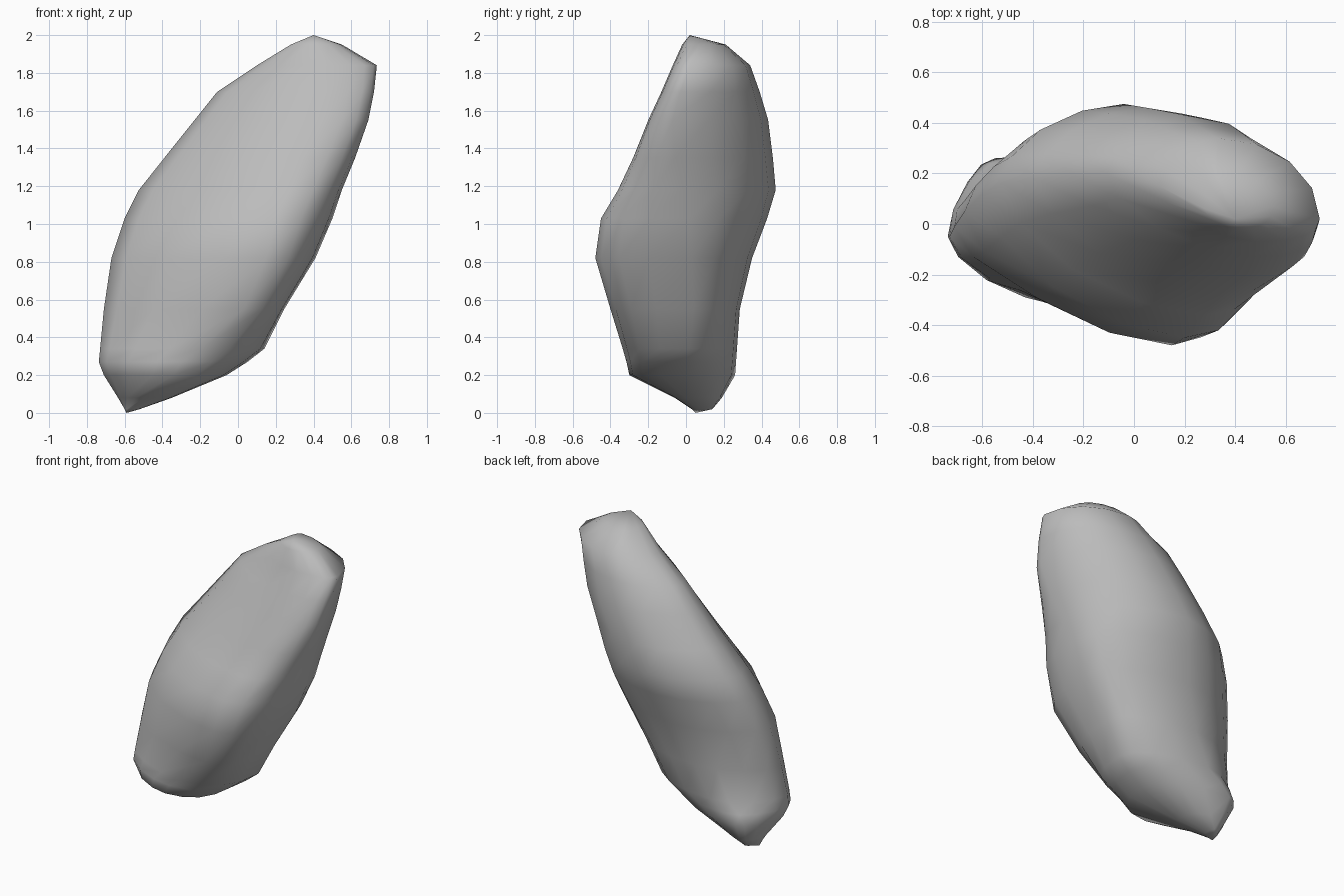
import bpy, bmesh
from math import cos, sin, pi

if "Cube" in bpy.data.objects:
    bpy.data.objects.remove(bpy.data.objects["Cube"])

# Horizontal slices: z, then the left, right, front and back extreme points (x, y)
SLICES = [
    (0.02, -.60, .06, -.52, .08, -.58, .03, -.54, .14),
    (0.08, -.635, .05, -.35, .04, -.50, -.06, -.54, .19),
    (0.20, -.71, -.03, -.06, .00, -.34, -.30, -.55, .26),
    (0.27, -.737, -.05, .05, .01, -.30, -.315, -.48, .265),
    (0.34, -.73, -.05, .14, .02, -.20, -.335, -.37, .27),
    (0.55, -.71, -.01, .245, .04, .03, -.40, -.26, .285),
    (0.82, -.67, .05, .41, .03, .15, -.48, -.15, .35),
    (1.03, -.60, .12, .50, .02, .20, -.45, -.08, .43),
    (1.18, -.525, .16, .55, -.02, .27, -.36, -.04, .475),
    (1.35, -.39, .18, .62, -.06, .34, -.28, .05, .46),
    (1.55, -.23, .19, .69, -.07, .44, -.20, .18, .435),
    (1.70, -.11, .20, .72, -.03, .47, -.13, .25, .39),
    (1.84, .10, .15, .735, .02, .48, -.07, .33, .34),
    (1.95, .28, .06, .55, .07, .41, -.02, .33, .21),
]
STEPS = 4        # segments per quarter
# Roundness of each quarter: above 1 is flatter, below 1 is fuller
BACK_RIGHT, BACK_LEFT, FRONT_LEFT, FRONT_RIGHT = 1.0, 1.12, 1.25, 0.83


def quarter(side, end, side_first, power):
    """Quarter arc between a left/right point and a front/back point."""
    pts = []
    for i in range(STEPS):
        a = (i if side_first else STEPS - i) / STEPS * pi / 2
        c, s = max(cos(a), 0) ** power, max(sin(a), 0) ** power
        pts.append((end[0] + (side[0] - end[0]) * c, side[1] + (end[1] - side[1]) * s))
    return pts


# Leaning boulder lofted through the slices
bm = bmesh.new()
rings = []
for z, *p in SLICES:
    left, right, front, back = p[0:2], p[2:4], p[4:6], p[6:8]
    loop = (quarter(right, back, True, BACK_RIGHT) + quarter(left, back, False, BACK_LEFT)
            + quarter(left, front, True, FRONT_LEFT) + quarter(right, front, False, FRONT_RIGHT))
    rings.append([bm.verts.new((x, y, z)) for x, y in loop])

n = 4 * STEPS
for low, high in zip(rings, rings[1:]):
    for i in range(n):
        j = (i + 1) % n
        bm.faces.new((low[i], low[j], high[j], high[i]))

# Pointed ends
foot = bm.verts.new((-.59, .05, 0))
peak = bm.verts.new((.40, .02, 2))
for i in range(n):
    j = (i + 1) % n
    bm.faces.new((rings[0][j], rings[0][i], foot))
    bm.faces.new((rings[-1][i], rings[-1][j], peak))
bmesh.ops.recalc_face_normals(bm, faces=bm.faces)
for f in bm.faces:
    f.smooth = True

mesh = bpy.data.meshes.new("boulder")
bm.to_mesh(mesh)
bm.free()
boulder = bpy.data.objects.new("boulder", mesh)
bpy.context.collection.objects.link(boulder)

# Dark grey stone
stone = bpy.data.materials.new("stone")
stone.diffuse_color = (.5, .5, .5, 1)
stone.use_nodes = True
stone.node_tree.nodes["Principled BSDF"].inputs["Base Color"].default_value = stone.diffuse_color
mesh.materials.append(stone)
